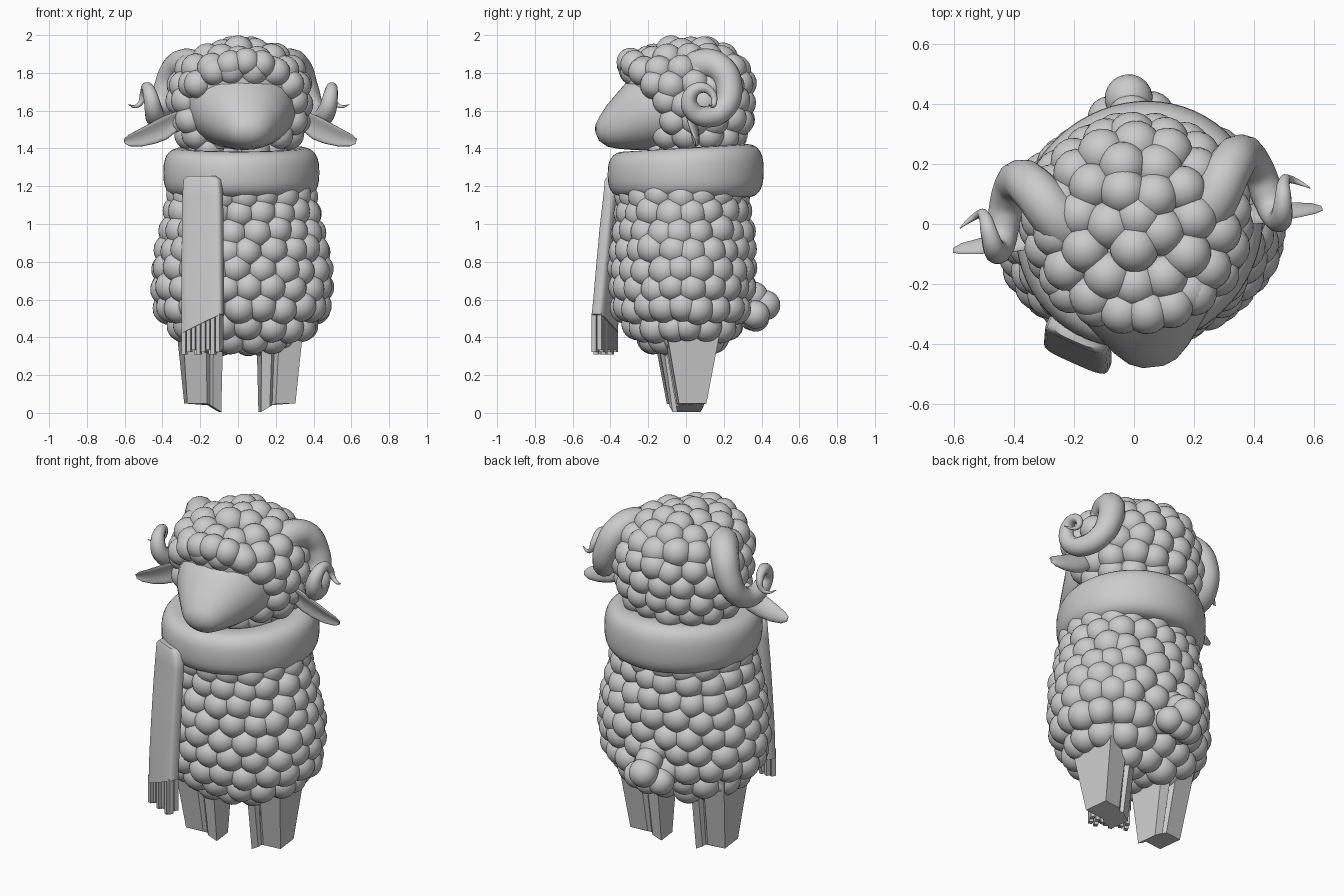
import bpy, bmesh, math, random
from math import cos, sin, pi, copysign
from mathutils import Matrix

random.seed(4)
if "Cube" in bpy.data.objects:
    bpy.data.objects.remove(bpy.data.objects["Cube"])

grey = bpy.data.materials.new("plain_grey")
grey.use_nodes = True
COLOUR = (0.6, 0.6, 0.6, 1)
grey.diffuse_color = COLOUR
grey.node_tree.nodes["Principled BSDF"].inputs["Base Color"].default_value = COLOUR

# the whole animal is turned slightly
TURN = Matrix.Translation((.01, 0, 0)) @ Matrix.Rotation(math.radians(6.5), 4, "Z")


def finish(name, bm, smooth=True, matrix=TURN, sharp=40):
    bmesh.ops.recalc_face_normals(bm, faces=bm.faces)
    bm.transform(matrix)
    mesh = bpy.data.meshes.new(name)
    bm.to_mesh(mesh)
    bm.free()
    mesh.materials.append(grey)
    obj = bpy.data.objects.new(name, mesh)
    bpy.context.collection.objects.link(obj)
    if smooth:
        bpy.ops.object.select_all(action="DESELECT")
        obj.select_set(True)
        bpy.context.view_layer.objects.active = obj
        bpy.ops.object.shade_smooth_by_angle(angle=math.radians(sharp))


def loft(bm, rings, closed=False):
    loops = [[bm.verts.new(p) for p in ring] for ring in rings]
    pairs = list(zip(loops, loops[1:]))
    if closed:
        pairs.append((loops[-1], loops[0]))
    else:
        bm.faces.new(loops[0])
        bm.faces.new(loops[-1])
    for a, b in pairs:
        n = len(a)
        for i in range(n):
            j = (i + 1) % n
            bm.faces.new((a[i], a[j], b[j], b[i]))


def oval(a, b, power=2.0, n=24):
    """Points of a superellipse with half sizes a and b."""
    pts = []
    for i in range(n):
        c, s = cos(2 * pi * i / n), sin(2 * pi * i / n)
        pts.append((a * copysign(abs(c) ** (2 / power), c),
                    b * copysign(abs(s) ** (2 / power), s)))
    return pts


def curl(bm, x, y, z, r):
    bmesh.ops.create_icosphere(bm, subdivisions=3, radius=r,
                               matrix=Matrix.Translation((x, y, z)))


def wool(bm, rows, r, step, keep=lambda x, y, z: True):
    """Staggered rows of woolly curls; each row is (z, half x, half y, centre y)."""
    for k, (z, rx, ry, cy) in enumerate(rows):
        n = max(1, round(pi * (rx + ry) / step))
        for i in range(n):
            a = 2 * pi * (i + 0.5 * (k % 2) + random.uniform(-.12, .12)) / n
            x, y = rx * cos(a), cy + ry * sin(a)
            zz = z + random.uniform(-.012, .012)
            if keep(x, y, zz):
                curl(bm, x, y, zz, r * random.uniform(.96, 1.04))
    # solid core closes the gaps
    loft(bm, [[(x, y + cy, z) for x, y in oval(rx + .03, ry + .03)]
              for z, rx, ry, cy in rows])


# Woolly body
bm = bmesh.new()
wool(bm, [(.395, .10, .08, -.01), (.395, .22, .16, -.01), (.46, .32, .24, -.01),
          (.56, .39, .297, -.01), (.66, .406, .31, -.01), (.76, .402, .312, -.01),
          (.86, .385, .308, -.01), (.96, .36, .30, -.01), (1.06, .338, .283, -.01),
          (1.15, .32, .275, -.01)], .085, .11)
finish("wool_body", bm, matrix=Matrix.Translation((.012, -.008, 0)) @ TURN)

# Tail of larger curls
bm = bmesh.new()
for x, y, z, r in [(.02, .42, .57, .08), (-.05, .36, .51, .075), (.09, .36, .52, .075),
                   (.02, .36, .62, .075), (.02, .37, .50, .07)]:
    curl(bm, x, y, z, r)
finish("tail", bm)

# Woolly head, open around the face
bm = bmesh.new()
wool(bm, [(1.40, .20, .17, .03), (1.47, .265, .22, .03), (1.555, .30, .27, .02),
          (1.645, .312, .285, .01), (1.735, .308, .292, 0), (1.82, .27, .272, -.01),
          (1.875, .19, .20, 0), (1.905, .09, .10, .02), (1.91, .01, .01, .02)], .08, .113,
     lambda x, y, z: z > 1.785 or y > -.13 - .3 * max(0, z - 1.5) or abs(x) > .25)
# forelock over the brow
for i in range(-3, 4):
    curl(bm, i * .082, -.295 + .011 * i * i, 1.858 - .013 * i * i, .075)
finish("wool_head", bm)

# Face tapering to the muzzle
bm = bmesh.new()
rings = []
for y, w, lo, hi in [(-.48, .035, 1.48, 1.53), (-.462, .08, 1.44, 1.565),
                     (-.42, .125, 1.41, 1.63), (-.36, .17, 1.398, 1.70),
                     (-.28, .23, 1.392, 1.79), (-.15, .285, 1.392, 1.84),
                     (0, .27, 1.42, 1.85)]:
    rings.append([(x, y, (lo + hi) / 2 + z) for x, z in oval(w, (hi - lo) / 2, 2.1, 32)])
loft(bm, rings)
finish("face", bm, sharp=60)

# Horns: (x, y, z, thickness) along the curl
HORN = [(.20, 0, 1.79, .085), (.265, .085, 1.845, .083), (.325, .185, 1.82, .077),
        (.37, .23, 1.715, .07), (.405, .20, 1.61, .063), (.44, .11, 1.568, .056),
        (.463, .03, 1.605, .048), (.48, .022, 1.68, .039), (.493, .08, 1.722, .029),
        (.503, .14, 1.69, .02), (.52, .15, 1.64, .014), (.55, .14, 1.622, .009),
        (.588, .12, 1.632, .002)]


def horn(name, side):
    curve = bpy.data.curves.new(name, "CURVE")
    curve.dimensions = "3D"
    curve.bevel_depth = 1
    curve.bevel_resolution = 4
    curve.resolution_u = 8
    curve.use_fill_caps = True
    spline = curve.splines.new("BEZIER")
    spline.bezier_points.add(len(HORN) - 1)
    for p, (x, y, z, r) in zip(spline.bezier_points, HORN):
        p.co = (side * x, y - .113 * x, z)
        p.radius = r
        p.handle_left_type = p.handle_right_type = "AUTO"
    obj = bpy.data.objects.new(name, curve)
    bpy.context.collection.objects.link(obj)
    deps = bpy.context.evaluated_depsgraph_get()
    mesh = bpy.data.meshes.new_from_object(obj.evaluated_get(deps))
    bpy.data.objects.remove(obj)
    bm = bmesh.new()
    bm.from_mesh(mesh)
    bpy.data.meshes.remove(mesh)
    finish(name, bm, sharp=60)


def ear(name, side):
    """Leaf shape with a hollowed front."""
    bm = bmesh.new()
    rings = []
    for x, z, h, t in [(.27, 1.57, .035, .03), (.34, 1.545, .05, .038), (.40, 1.51, .061, .04),
                       (.46, 1.483, .057, .036), (.53, 1.457, .046, .03),
                       (.59, 1.442, .031, .021), (.618, 1.438, .013, .01)]:
        ring = []
        for a, b in oval(h, t):
            if b < 0:
                b += t * (1 - (a / h) ** 2)
            ring.append((side * (x + .2 * a), -.02 + b - .3 * a, z + a))
        rings.append(ring)
    loft(bm, rings)
    finish(name, bm, sharp=60)


def leg(name, side):
    """Tapered cloven leg with a groove at front and back and a slanted sole."""
    bm = bmesh.new()
    outline = [(-1, -.85), (-.5, -1), (-.35, -.82), (-.15, -1), (1, -1), (1, 1),
               (-.15, 1), (-.35, .82), (-.5, 1), (-1, .85)]
    rings = []
    for z, half_x, half_y, mid in [(0.005, .091, .073, .197), (.5, .112, .155, .214)]:
        ring = []
        for u, v in outline:
            slant = min(.045, .055 * (u + 1)) if z < .1 else 0
            ring.append((side * (mid + u * half_x), .003 + v * half_y, z + slant))
        rings.append(ring)
    loft(bm, rings)
    finish(name, bm, smooth=False)


for word, s in (("left", 1), ("right", -1)):
    horn(word + "_horn", s)
    ear(word + "_ear", s)
    leg(word + "_leg", s)

# Scarf ring around the neck, taller at the back and flatter toward the rear right
bm = bmesh.new()
rings = []
for i in range(64):
    a = 2 * pi * i / 64
    d = a - math.radians(135)
    r = .309 - .018 * cos(d) - .012 * cos(2 * d)
    rings.append([((r + u) * cos(a), (r + u) * sin(a),
                   1.272 + v + .02 * sin(a) * (v + .13) / .26)
                  for u, v in oval(.103, .132, 2.7, 28)])
loft(bm, rings, closed=True)
finish("scarf_ring", bm, matrix=Matrix.Translation((.006, .01, 0)), sharp=60)

# Hanging scarf end with a slanted hem
LEAN = math.radians(-24)
bm = bmesh.new()
rings = []
for z, y, w in [(1.255, -.355, .08), (1.235, -.365, .104), (1.15, -.37, .112), (1.0, -.387, .114),
                (.8, -.405, .116), (.6, -.422, .117), (.47, -.43, .117)]:
    ring = []
    for u, v in oval(w, .038, 4, 32):
        hem = .45 * u if z < .5 else 0
        ring.append((-.187 + u * cos(LEAN) - v * sin(LEAN),
                     y + u * sin(LEAN) + v * cos(LEAN), z + hem))
    rings.append(ring)
loft(bm, rings)
finish("scarf_end", bm, matrix=Matrix.Identity(4), sharp=50)

# Fringe strands below the hem, in two layers
bm = bmesh.new()
for i in range(8):
    for layer in (-.016, .016):
        u = -.098 + .028 * i
        low, high = .31 + .012 * ((i + (layer > 0)) % 3), .50 + .3 * u
        place = (Matrix.Translation((-.187, -.43, (low + high) / 2))
                 @ Matrix.Rotation(LEAN, 4, "Z") @ Matrix.Translation((u, layer, 0))
                 @ Matrix.Diagonal((.022, .026, high - low, 1)))
        bmesh.ops.create_cube(bm, size=1, matrix=place)
finish("scarf_fringe", bm, smooth=False, matrix=Matrix.Identity(4))
